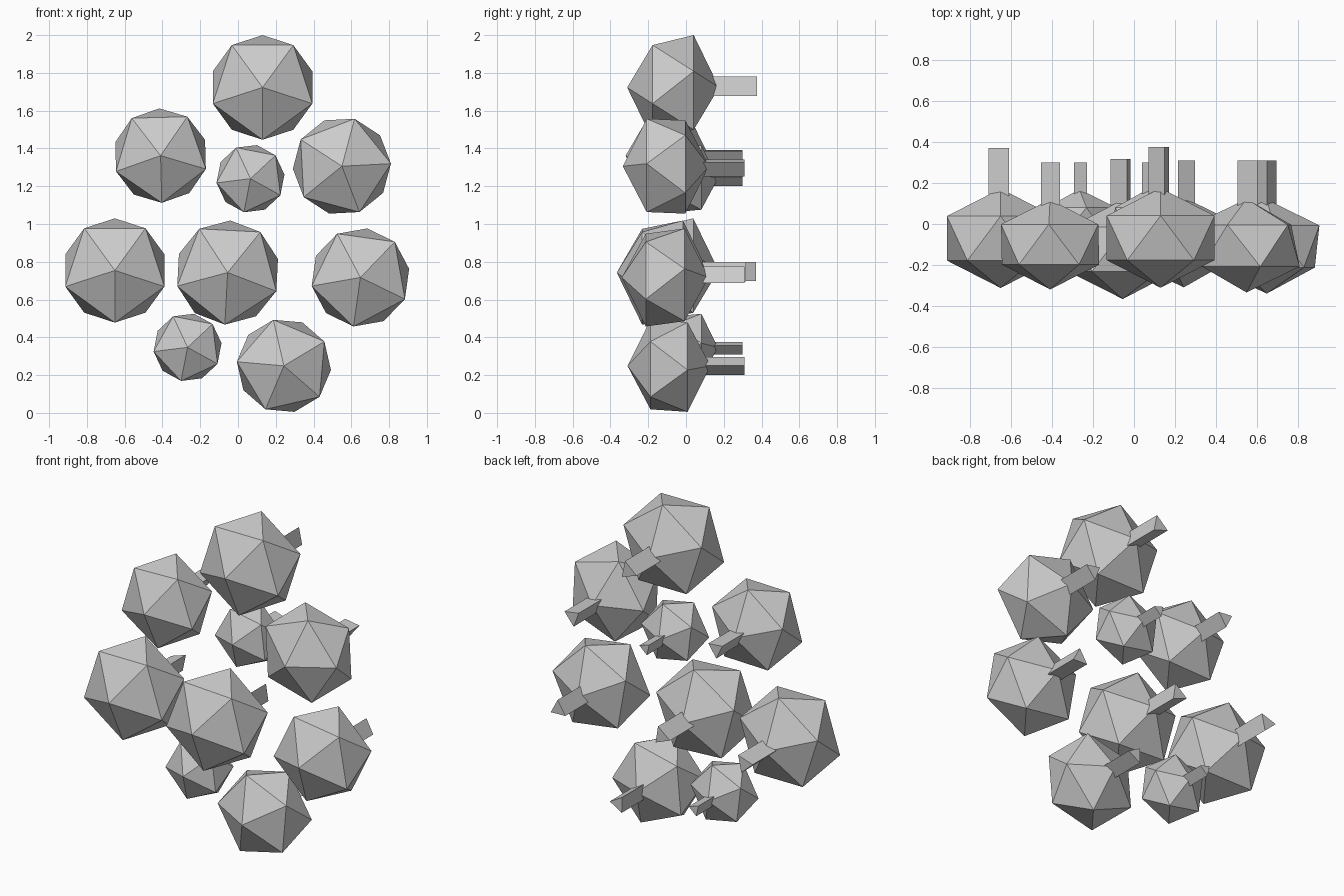
import bpy, bmesh
from math import sin, cos, radians

if "Cube" in bpy.data.objects:
    bpy.data.objects.remove(bpy.data.objects["Cube"])


def ring(r, y, phase, n):
    """n points around the y axis, angles measured as seen from the front"""
    return [(r * cos(radians(phase + 360 * i / n)), y,
             r * sin(radians(phase + 360 * i / n))) for i in range(n)]


def hull_object(name, points, loc):
    bm = bmesh.new()
    for p in points:
        bm.verts.new(p)
    bmesh.ops.convex_hull(bm, input=bm.verts[:])
    bmesh.ops.recalc_face_normals(bm, faces=bm.faces[:])
    me = bpy.data.meshes.new(name)
    bm.to_mesh(me)
    bm.free()
    ob = bpy.data.objects.new(name, me)
    ob.location = loc
    bpy.context.collection.objects.link(ob)


# name, x, y, z, silhouette radius, facet angle, peg angle
KNOBS = [
    ("top",          0.13, -0.068, 1.723, 0.277, -90, 72),
    ("upper_left",  -0.41, -0.10,  1.362, 0.25, -88.5, 25.5),
    ("upper_small",  0.066, 0.01,  1.24,  0.181, 43, 13),
    ("upper_right",  0.55, -0.106, 1.306, 0.26,  75, 21),
    ("middle_left", -0.652, -0.07, 0.754, 0.276, -90, 48),
    ("middle",      -0.055, -0.124, 0.743, 0.276, -93, 69),
    ("middle_right", 0.648, -0.11, 0.717, 0.262, -98, 88),
    ("lower_small", -0.267, 0.01,  0.347, 0.181, 43, 13),
    ("lower_right",  0.243, -0.09, 0.249, 0.25,  31, 1),
]

for name, x, y, z, r, facet, peg in KNOBS:
    # flattened icosahedron with its tip facing the front
    tip, mid = 0.879 * r, 0.393 * r
    pts = [(0, -tip, 0), (0, tip, 0)]
    pts += ring(r, -mid, facet, 5) + ring(r, mid, facet + 36, 5)
    hull_object(name + "_ball", pts, (x, y, z))
    # three-sided peg at the back
    pr = 0.217 * r
    hull_object(name + "_peg", ring(pr, 0.6 * r, peg, 3) + ring(pr, 1.6 * r, peg, 3), (x, y, z))
